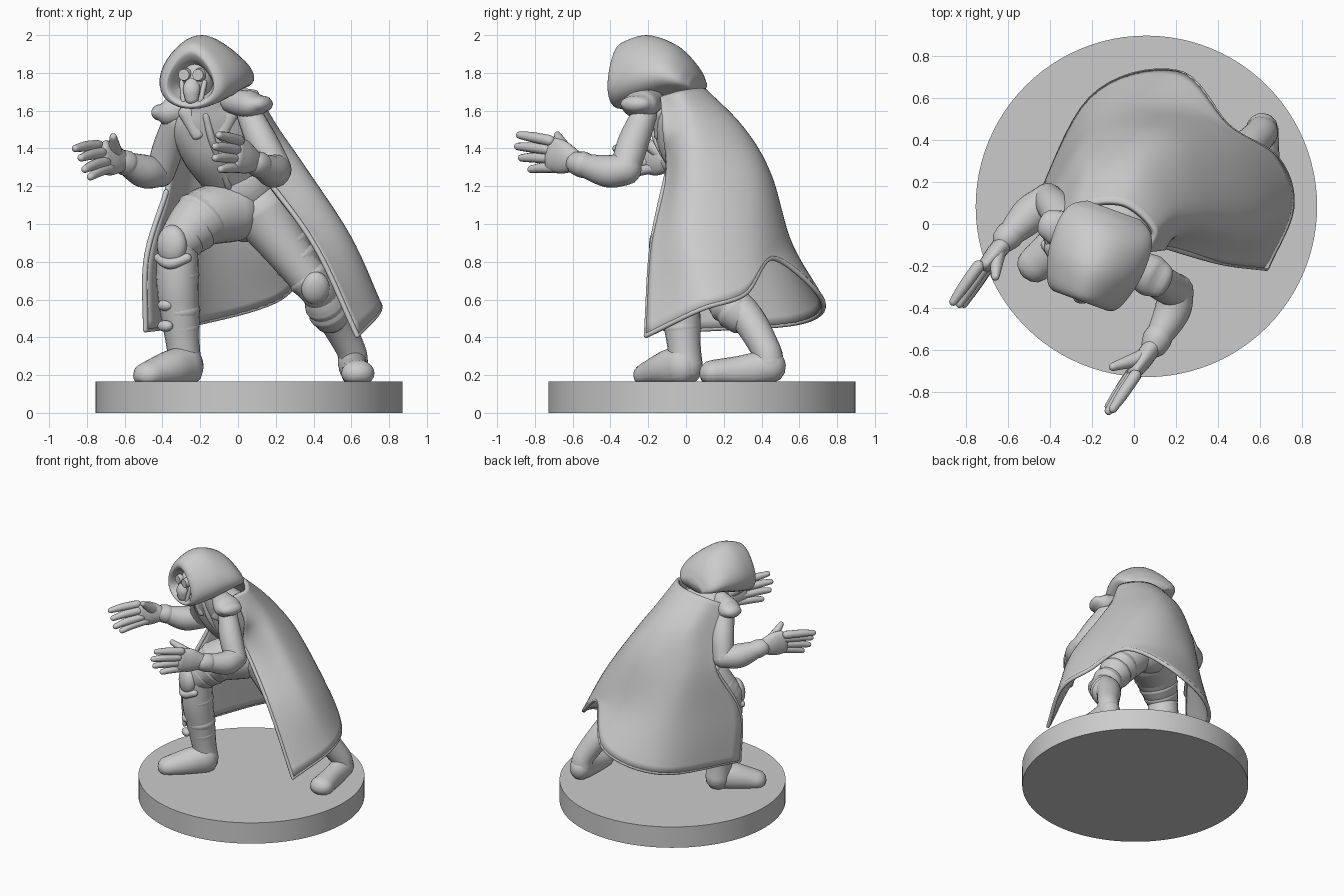
import bpy, bmesh, math
from mathutils import Vector, Matrix

if "Cube" in bpy.data.objects:
    bpy.data.objects.remove(bpy.data.objects["Cube"], do_unlink=True)

stone = bpy.data.materials.new("plain grey")
stone.use_nodes = True
GREY = (0.6, 0.6, 0.6, 1)
stone.diffuse_color = GREY
stone.node_tree.nodes["Principled BSDF"].inputs["Base Color"].default_value = GREY
FLOOR = 0.16


def finish(name, bm, smooth=True):
    bmesh.ops.recalc_face_normals(bm, faces=bm.faces[:])
    mesh = bpy.data.meshes.new(name)
    bm.to_mesh(mesh)
    bm.free()
    mesh.materials.append(stone)
    for poly in mesh.polygons:
        poly.use_smooth = smooth
    obj = bpy.data.objects.new(name, mesh)
    bpy.context.collection.objects.link(obj)
    return obj


def spline(points, count):
    """Smooth curve through points of any dimension, sampled evenly."""
    pts = [Vector(p) for p in points]
    pts = [pts[0] * 2 - pts[1]] + pts + [pts[-1] * 2 - pts[-2]]
    spans = len(pts) - 3
    out = []
    for k in range(count):
        s = k / (count - 1) * spans
        i = min(int(s), spans - 1)
        t = s - i
        a, b, c, d = pts[i:i + 4]
        out.append((b * 2 + (c - a) * t + (a * 2 - b * 5 + c * 4 - d) * t ** 2
                    + (b * 3 - a - c * 3 + d) * t ** 3) * 0.5)
    return out


def loft(name, rings, closed=True):
    bm = bmesh.new()
    rows = [[bm.verts.new(p) for p in ring] for ring in rings]
    for low, high in zip(rows, rows[1:]):
        n = len(low)
        for i in range(n if closed else n - 1):
            j = (i + 1) % n
            bm.faces.new((low[i], low[j], high[j], high[i]))
    if closed:
        bm.faces.new(rows[0])
        bm.faces.new(rows[-1])
    return finish(name, bm)


def limb(name, points, count=20, sides=20, floor=None):
    """Round-ended tube; each point is x, y, z, width radius, height radius."""
    samples = spline([p if len(p) == 5 else (*p, p[3]) for p in points], count)
    centres = [Vector(s[:3]) for s in samples]
    span = (centres[-1] - centres[0]).normalized()
    ref = Vector((0, 0, 1)) if abs(span.z) < 0.75 else Vector((0, 1, 0))
    last = count - 1
    rings = []

    def ring(i, shift=0, scale=1):
        t = (centres[min(i + 1, last)] - centres[max(i - 1, 0)]).normalized()
        u = t.cross(ref).normalized()
        v = u.cross(t)
        ru, rv = samples[i][3] * scale, samples[i][4] * scale
        c = centres[i] + t * shift * min(samples[i][3:])
        pts = [c + u * ru * math.cos(a) + v * rv * math.sin(a)
               for a in (math.tau * k / sides for k in range(sides))]
        if floor is not None:
            for p in pts:
                p.z = max(p.z, floor)
        rings.append(pts)

    steps = [math.radians(a) for a in (80, 55, 28)]
    for a in steps:
        ring(0, -math.sin(a), math.cos(a))
    for i in range(count):
        ring(i)
    for a in reversed(steps):
        ring(last, math.sin(a), math.cos(a))
    return loft(name, rings)


def blob(name, centre, size, yaw=0, pitch=0):
    bm = bmesh.new()
    bmesh.ops.create_uvsphere(bm, u_segments=24, v_segments=14, radius=1)
    turn = Matrix.Rotation(yaw, 4, "Z") @ Matrix.Rotation(pitch, 4, "X")
    bm.transform(Matrix.Translation(centre) @ turn @ Matrix.Diagonal((*size, 1)))
    return finish(name, bm)


def band(name, start, end, along, radius, width=0.025):
    """Raised wrap around the line from start to end."""
    a, b = Vector(start), Vector(end)
    c, d = a.lerp(b, along), (b - a).normalized() * width
    return limb(name, [(*(c - d), radius * .94), (*c, radius), (*(c + d), radius * .94)], 7)


def hand(side, wrist, knuckle, tips, thumb):
    wrist, knuckle = Vector(wrist), Vector(knuckle)
    mid = sum((Vector(t) for t in tips), Vector()) / len(tips)
    limb(side + "_palm", [(*wrist, .045, .055), (*wrist.lerp(knuckle, .55), .044, .088),
                          (*knuckle, .034, .09)])
    for i, tip in enumerate(tips):
        tip = Vector(tip)
        root = knuckle + (tip - mid) * .8
        bend = root.lerp(tip, .5) + (knuckle - wrist).normalized() * .015
        limb(f"{side}_finger_{i + 1}", [(*root, .029), (*bend, .027), (*tip, .02)], 9, 12)
    base = wrist.lerp(knuckle, .4) + Vector((0, 0, .03))
    thumb = Vector(thumb)
    limb(side + "_thumb", [(*base, .042), (*base.lerp(thumb, .6), .029), (*thumb, .02)], 9, 12)


# Round base
bm = bmesh.new()
bmesh.ops.create_cone(bm, cap_ends=True, segments=96, radius1=.813, radius2=.813, depth=.165)
bm.transform(Matrix.Translation((.059, .084, .0825)))
base = finish("round_base", bm)
bpy.context.view_layer.objects.active = base
base.select_set(True)
bpy.ops.object.shade_smooth_by_angle(angle=math.radians(35))
base.select_set(False)

# Body, neck and belt
limb("torso", [(.07, .2, 1.06, .19, .15), (.0, .15, 1.22, .17, .14), (-.1, .03, 1.42, .21, .17),
               (-.15, -.06, 1.56, .2, .13), (-.17, -.11, 1.65, .11, .1)], 24, 28)
limb("neck", [(-.16, -.08, 1.6, .1), (-.18, -.15, 1.75, .09)], 6)
limb("belt", [(.02, .17, 1.17, .19, .165), (.0, .15, 1.21, .19, .165)], 4, 28)
limb("coat_seam", [(-.17, -.18, 1.57, .02), (-.13, -.145, 1.42, .02), (-.05, .0, 1.2, .02)], 12, 10)
for side, x in (("right", -.27), ("left", -.04)):
    limb(side + "_lapel", [(x, -.14, 1.6, .05, .03), ((x - .15) / 2, -.15, 1.47, .035, .02)], 8, 14)

# Forward leg, bent at the knee
thigh, knee, ankle = (-.19, .02, 1.03), (-.32, -.06, .9), (-.29, -.01, .35)
limb("right_thigh", [(-.03, .13, 1.07, .165), (*thigh, .152), (*knee, .112)])
limb("right_shin", [(*knee, .108), (-.32, -.05, .7, .112), (-.31, -.03, .55, .105),
                    (*ankle, .088), (-.28, 0, .24, .09)], 24)
limb("right_foot", [(-.27, -.02, .25, .088, .11), (-.36, -.1, .23, .1, .1),
                    (-.48, -.2, .2, .085, .07)], floor=FLOOR)
blob("right_knee_pad", (-.35, -.13, .89), (.085, .06, .105), -.5)
limb("right_knee_rim", [(-.42, -.1, .82, .025), (-.36, -.16, .79, .03), (-.27, -.16, .82, .025)], 9, 12)
for i, along in enumerate((.0, .4, .75)):
    band(f"right_thigh_wrap_{i + 1}", thigh, knee, along, .16 - .045 * along)
for i, along in enumerate((.25, .62, .8)):
    band(f"right_boot_strap_{i + 1}", (-.33, -.06, .85), ankle, along, .116 - .01 * i)
for i, z in enumerate((.57, .46)):
    blob(f"right_boot_buckle_{i + 1}", (-.385, -.1, z), (.045, .03, .03), -.6)

# Trailing leg
hip, knee, ankle = (.13, .17, 1.06), (.42, .15, .65), (.595, .42, .34)
limb("left_thigh", [(*hip, .165), (.25, .15, .88, .125), (*knee, .095)])
limb("left_shin", [(*knee, .095), (.5, .31, .52, .09), (*ankle, .078), (.61, .44, .26, .08)])
limb("left_foot", [(.61, .45, .25, .078, .09), (.62, .3, .22, .075, .085),
                   (.635, .14, .21, .088, .07)], floor=FLOOR)
blob("left_knee_pad", (.41, .075, .66), (.075, .05, .09), .1, .3)
for i, along in enumerate((.45, .62, .85)):
    band(f"left_thigh_wrap_{i + 1}", hip, knee, along, .15 - .045 * along)
for i, along in enumerate((.3, .45)):
    band(f"left_boot_strap_{i + 1}", knee, (.55, .4, .4), along, .108)

# Arms with flared sleeve caps and glove cuffs
limb("right_upper_arm", [(-.32, -.02, 1.55, .075), (-.37, .07, 1.4, .083), (-.41, .12, 1.27, .075)])
limb("right_forearm", [(-.41, .12, 1.27, .075), (-.5, .04, 1.28, .088), (-.61, -.07, 1.33, .055)])
band("right_cuff", (-.5, .04, 1.28), (-.61, -.07, 1.33), .85, .068)
limb("right_shoulder_cap", [(-.27, -.06, 1.62, .065), (-.36, -.02, 1.59, .085, .075),
                            (-.41, 0, 1.59, .07, .045)], 10)
limb("left_upper_arm", [(.06, -.22, 1.58, .068), (.13, -.28, 1.43, .083), (.2, -.32, 1.3, .08)])
limb("left_forearm", [(.2, -.32, 1.29, .085), (.18, -.42, 1.28, .085), (.1, -.57, 1.32, .055)])
band("left_cuff", (.17, -.42, 1.28), (.1, -.57, 1.32), .85, .07)
limb("left_shoulder_cap", [(-.03, -.18, 1.65, .065), (.07, -.24, 1.63, .1, .075),
                           (.13, -.27, 1.635, .085, .045)], 10)
hand("right", (-.61, -.08, 1.33), (-.71, -.2, 1.355),
     [(-.86, -.37, 1.4), (-.83, -.38, 1.35), (-.81, -.38, 1.29), (-.78, -.34, 1.25)],
     (-.66, -.25, 1.46))
hand("left", (.09, -.58, 1.33), (.0, -.71, 1.37),
     [(-.1, -.88, 1.47), (-.12, -.89, 1.41), (-.12, -.87, 1.35), (-.09, -.82, 1.29)],
     (-.1, -.68, 1.47))

# Cloak, each row running from its left front edge round the back
cloak_rows = [
    [(.05, -.13, 1.67), (.09, -.03, 1.7), (-.05, .09, 1.71), (-.24, .08, 1.68), (-.35, -.02, 1.62)],
    [(.14, -.12, 1.5), (.19, .06, 1.52), (.04, .28, 1.51), (-.2, .27, 1.47), (-.35, .09, 1.42)],
    [(.13, -.1, 1.27), (.34, .03, 1.3), (.25, .34, 1.28), (.04, .44, 1.26),
     (-.23, .36, 1.21), (-.38, .16, 1.17)],
    [(.41, -.18, .88), (.59, .03, .92), (.45, .37, .97), (.16, .54, .91),
     (-.2, .48, .85), (-.485, .02, .82)],
    [(.63, -.21, .41), (.75, .08, .55), (.68, .31, .63), (.45, .46, .82),
     (.21, .72, .6), (-.2, .6, .48), (-.49, .03, .44)],
]
columns = zip(*[spline(row, 49) for row in cloak_rows])
cloak = loft("cloak", [spline(column, 33) for column in columns], closed=False)
solid = cloak.modifiers.new("thickness", "SOLIDIFY")
solid.thickness, solid.offset = .025, 0
# Rolled edge along the hem and both fronts
fronts = ([row[0] for row in cloak_rows[2:]], [row[-1] for row in cloak_rows[2:]], cloak_rows[-1])
for edge, path in zip(("left_front", "right_front", "hem"), fronts):
    limb("cloak_edge_" + edge, [(*p, .014) for p in path], 50, 10)

# Hood: egg-shaped rings along the facing direction, hollow at the face
yaw = math.radians(-20)
frame = Matrix.Translation((-.175, -.155, 0)) @ Matrix.Rotation(yaw, 4, "Z")
profile = [(-.08, .07, 1.7, 1.81), (-.17, .105, 1.66, 1.85), (-.21, .12, 1.645, 1.88),
           (-.225, .138, 1.62, 1.92), (-.185, .18, 1.61, 1.965), (-.05, .22, 1.64, 2),
           (.1, .225, 1.685, 1.95), (.19, .195, 1.7, 1.865), (.235, .13, 1.705, 1.785)]
hood = []
for y, w, low, high in spline(profile, 41):
    hood.append([frame @ Vector((w * math.cos(a) * (1 - .3 * math.sin(a)), y,
                                 (low + high) / 2 + (high - low) / 2 * math.sin(a)))
                 for a in (math.tau * k / 36 for k in range(36))])
loft("hood", hood)


# Masked face with round goggles
def at(x, y, z):
    return frame @ Vector((x, y, z))


blob("face", at(0, -.12, 1.76), (.085, .085, .1), yaw)
limb("mask_snout", [(*at(0, -.16, 1.77), .03, .03), (*at(0, -.205, 1.72), .045, .03),
                    (*at(0, -.205, 1.66), .035, .025)], 10)
for side, x in (("right", -.04), ("left", .04)):
    bm = bmesh.new()
    bmesh.ops.create_cone(bm, cap_ends=True, segments=24, radius1=.036, radius2=.03, depth=.03)
    bm.transform(Matrix.Translation(at(x, -.205, 1.79)) @ Matrix.Rotation(yaw, 4, "Z")
                 @ Matrix.Rotation(math.pi / 2, 4, "X"))
    finish(side + "_goggle", bm, smooth=False)
    limb(side + "_mask_strap", [(*at(x * 1.6, -.18, 1.75), .014), (*at(x * 1.2, -.2, 1.65), .014)], 6, 10)
